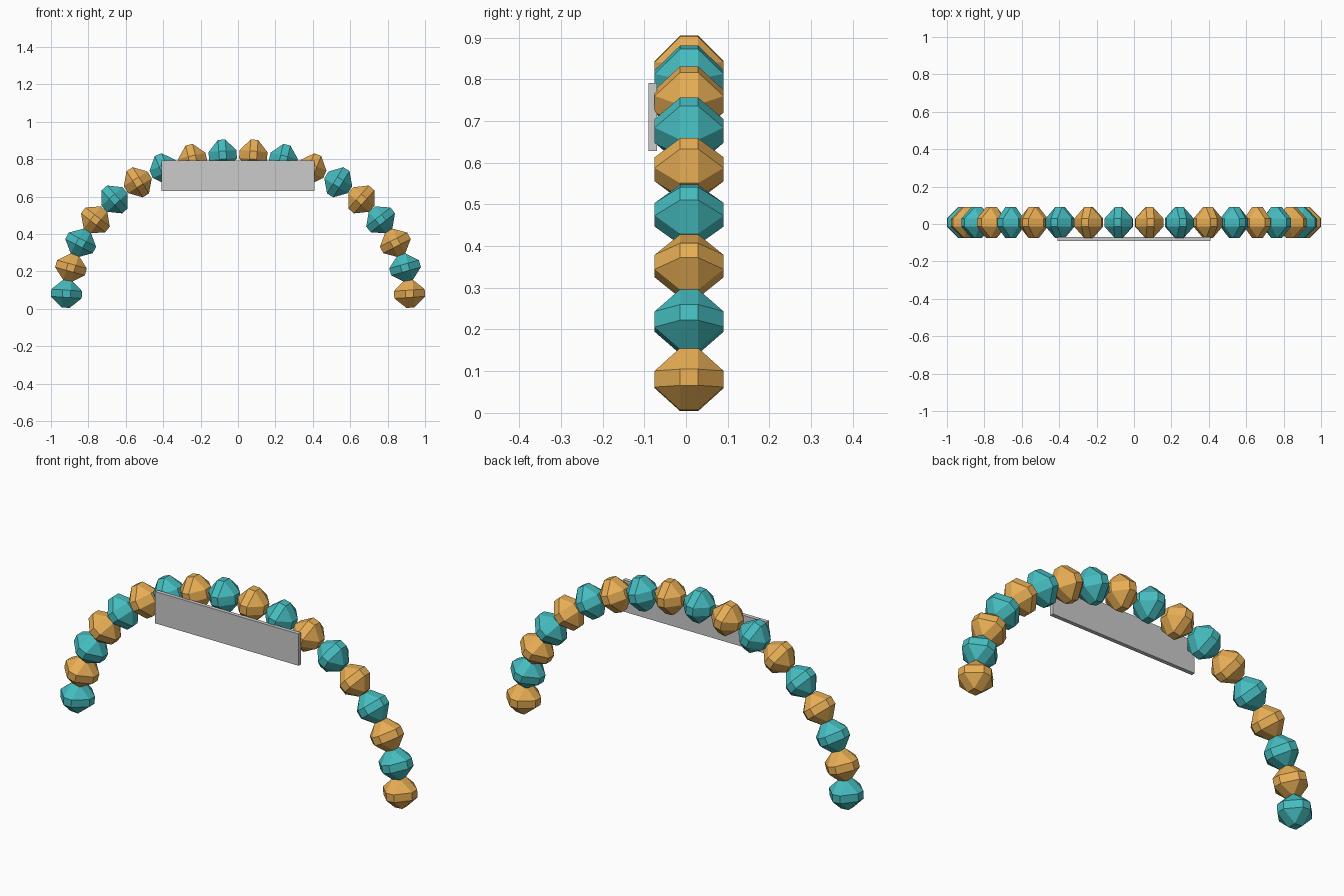
import bpy, bmesh, math

if "Cube" in bpy.data.objects:
    bpy.data.objects.remove(bpy.data.objects["Cube"])

def material(name, rgb):
    m = bpy.data.materials.new(name)
    m.diffuse_color = (*rgb, 1)
    m.use_nodes = True
    m.node_tree.nodes["Principled BSDF"].inputs["Base Color"].default_value = m.diffuse_color
    return m

orange = material("orange", (0.80, 0.42, 0.09))
teal = material("teal", (0.06, 0.50, 0.52))

def bead_mesh(name, mat, r=0.0825, h=0.0215, squash=0.905):
    # octahedron with chamfered edges and corners, slightly flat along the arch
    bm = bmesh.new()
    for axis in range(3):
        for s in (-1, 1):
            for a in (-h, h):
                for b in (-h, h):
                    p = [a, b]
                    p.insert(axis, s * r)
                    bm.verts.new((p[0], p[1], p[2] * squash))
    bmesh.ops.convex_hull(bm, input=bm.verts[:])
    bmesh.ops.dissolve_limit(bm, angle_limit=0.01, verts=bm.verts[:], edges=bm.edges[:])
    bmesh.ops.recalc_face_normals(bm, faces=bm.faces[:])
    me = bpy.data.meshes.new(name)
    bm.to_mesh(me)
    bm.free()
    me.materials.append(mat)
    return me

meshes = [bead_mesh("teal_balloon", teal), bead_mesh("orange_balloon", orange)]

# arch of alternating balloons along a half ellipse, left to right
COUNT, STEP = 18, math.radians(10.2)
A, B, Z0 = 0.9185, 0.79, 0.0345
for i in range(COUNT):
    t = (i - (COUNT - 1) / 2) * STEP
    ob = bpy.data.objects.new(f"balloon_{i + 1}", meshes[i % 2])
    ob.location = (A * math.sin(t), 0.0075, Z0 + B * math.cos(t))
    ob.rotation_euler.y = -math.atan2(A * math.cos(t), B * math.sin(t))
    bpy.context.collection.objects.link(ob)

# flat banner hung in front of the arch top
bpy.ops.mesh.primitive_cube_add(size=1, location=(0, -0.08, 0.71))
banner = bpy.context.object
banner.name = "banner"
banner.scale = (0.816, 0.02, 0.163)
